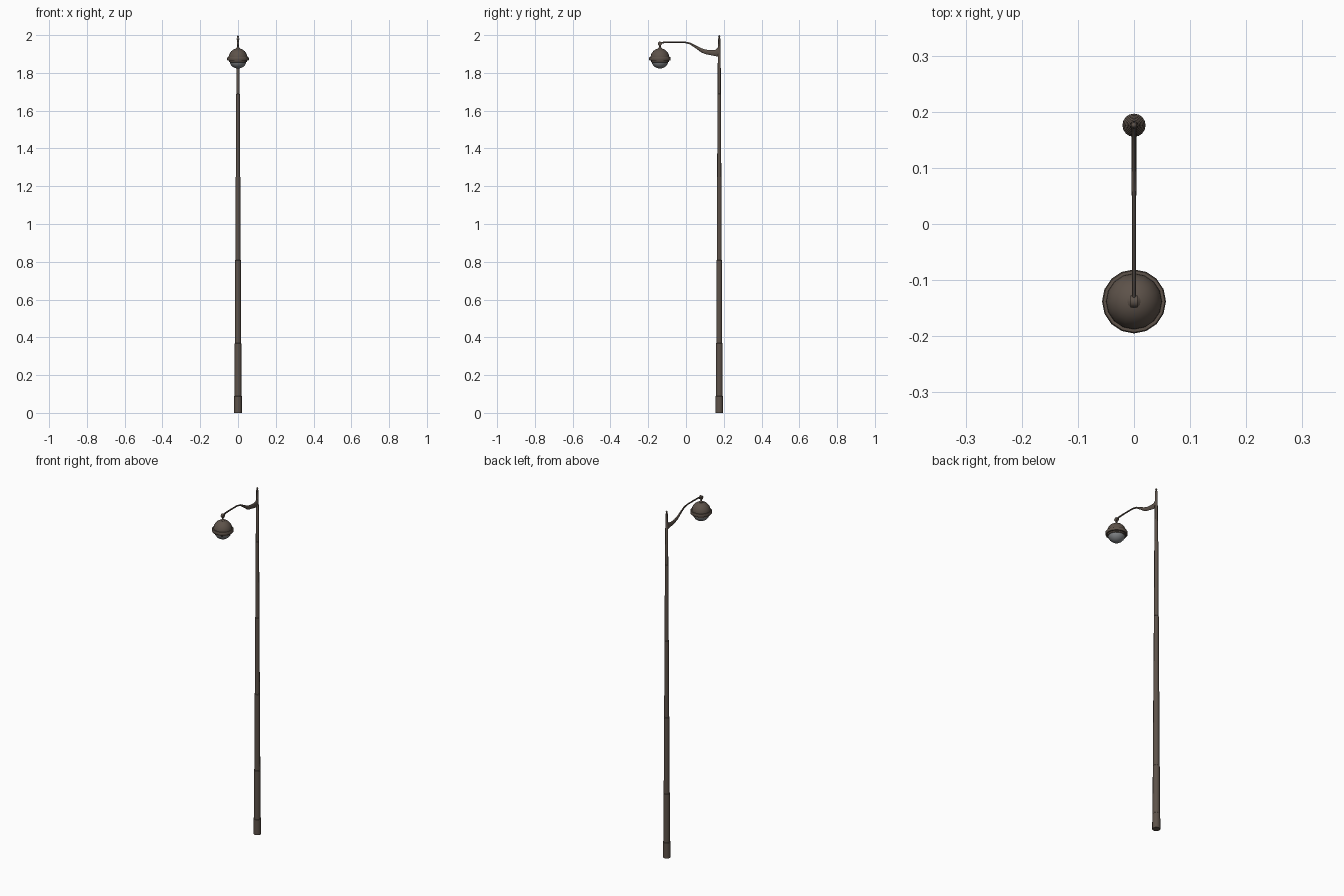
import bpy, bmesh, math
from mathutils import Matrix

if "Cube" in bpy.data.objects:
    bpy.data.objects.remove(bpy.data.objects["Cube"])

POLE_Y, LAMP_Y = 0.176, -0.138


def material(name, color):
    m = bpy.data.materials.new(name)
    m.diffuse_color = (*color, 1)
    m.use_nodes = True
    m.node_tree.nodes["Principled BSDF"].inputs["Base Color"].default_value = m.diffuse_color
    return m


BRONZE = material("bronze", (0.11, 0.085, 0.068))
GLASS = material("glass", (0.22, 0.23, 0.24))


def finish(name, bm, mat, smooth=True):
    bmesh.ops.recalc_face_normals(bm, faces=bm.faces)
    me = bpy.data.meshes.new(name)
    bm.to_mesh(me)
    bm.free()
    me.materials.append(mat)
    ob = bpy.data.objects.new(name, me)
    bpy.context.collection.objects.link(ob)
    if smooth:
        bpy.context.view_layer.objects.active = ob
        ob.select_set(True)
        bpy.ops.object.shade_smooth_by_angle(angle=math.radians(35))
        ob.select_set(False)
    return ob


def lathe(name, profile, y, mat, sides=16):
    """Turn (radius, z) points around a vertical axis at (0, y)."""
    bm = bmesh.new()
    vs = [bm.verts.new((r, y, z)) for r, z in profile]
    es = [bm.edges.new(p) for p in zip(vs, vs[1:])]
    bmesh.ops.spin(bm, geom=vs + es, cent=(0, y, 0), axis=(0, 0, 1),
                   angle=math.tau, steps=sides, use_duplicate=False)
    bmesh.ops.remove_doubles(bm, verts=bm.verts, dist=1e-5)
    return finish(name, bm, mat)


# Stepped pole with slender finial
steps = [(0.0207, 0), (0.0183, 0.09), (0.0158, 0.37), (0.0132, 0.81),
         (0.0107, 1.25), (0.0083, 1.69), (0.0065, 1.90)]
pole = [(0, 0)]
for (r, z0), z1 in zip(steps, [s[1] for s in steps[1:]] + [1.977]):
    pole += [(r, z0), (r - 0.0005, z1 - 0.002)]
pole += [(0.007, 1.977), (0.007, 1.981), (0.003, 1.983), (0.003, 1.987),
         (0.0055, 1.991), (0.004, 1.996), (0, 2.0)]
lathe("pole", pole, POLE_Y, BRONZE)

# Swan arm: (y, top z, bottom z, half width), flaring into a bracket at the pole
arm = [(-0.138, 1.962, 1.952, .004), (-0.115, 1.966, 1.957, .004),
       (-0.08, 1.967, 1.959, .004), (-0.01, 1.967, 1.959, .004),
       (0.02, 1.961, 1.951, .004), (0.05, 1.946, 1.931, .004),
       (0.08, 1.931, 1.909, .0043), (0.105, 1.923, 1.899, .0045),
       (0.135, 1.920, 1.893, .0045), (0.155, 1.922, 1.889, .0045),
       (0.165, 1.930, 1.887, .0045), (0.174, 1.945, 1.885, .0045)]
bm = bmesh.new()
rings = []
for y, top, low, w in arm:
    c, h = (top + low) / 2, (top - low) / 2
    rings.append([bm.verts.new((w * math.cos(a), y, c + h * math.sin(a)))
                  for a in (math.tau * i / 8 for i in range(8))])
for a, b in zip(rings, rings[1:]):
    for i in range(8):
        j = (i + 1) % 8
        bm.faces.new((a[i], a[j], b[j], b[i]))
bm.faces.new(rings[0])
bm.faces.new(rings[-1])
finish("arm", bm, BRONZE)

# Knuckle joint at the arm tip
bm = bmesh.new()
bmesh.ops.create_cone(bm, cap_ends=True, segments=12, radius1=0.011, radius2=0.011, depth=0.013,
                      matrix=Matrix.Translation((0, LAMP_Y, 1.955)) @ Matrix.Rotation(math.pi / 2, 4, 'Y'))
finish("knuckle", bm, BRONZE)

# Hanging stem
lathe("stem", [(0, 1.952), (0.0045, 1.952), (0.0045, 1.936), (0.012, 1.930),
               (0.012, 1.926), (0, 1.926)], LAMP_Y, BRONZE, 12)


def arc(r, h, z, a0, a1, n=8):
    angles = [math.radians(a0 + (a1 - a0) * i / n) for i in range(n + 1)]
    return [(max(0, r * math.cos(a)), z + h * math.sin(a)) for a in angles]


# Upper shade dome, rim band, lower collar and glass bowl
lathe("shade", arc(0.05, 0.051, 1.879, 90, 0) + [(0.05, 1.866), (0, 1.866)], LAMP_Y, BRONZE)
lathe("rim", [(0.047, 1.883), (0.055, 1.883), (0.057, 1.880), (0.057, 1.868),
              (0.055, 1.865), (0.047, 1.865), (0.047, 1.883)], LAMP_Y, BRONZE)
lathe("collar", [(0.047, 1.867), (0.047, 1.858), (0.043, 1.856), (0.043, 1.867)], LAMP_Y, BRONZE)
lathe("glass_bowl", [(0, 1.866)] + arc(0.0445, 0.042, 1.865, 0, -90), LAMP_Y, GLASS)
